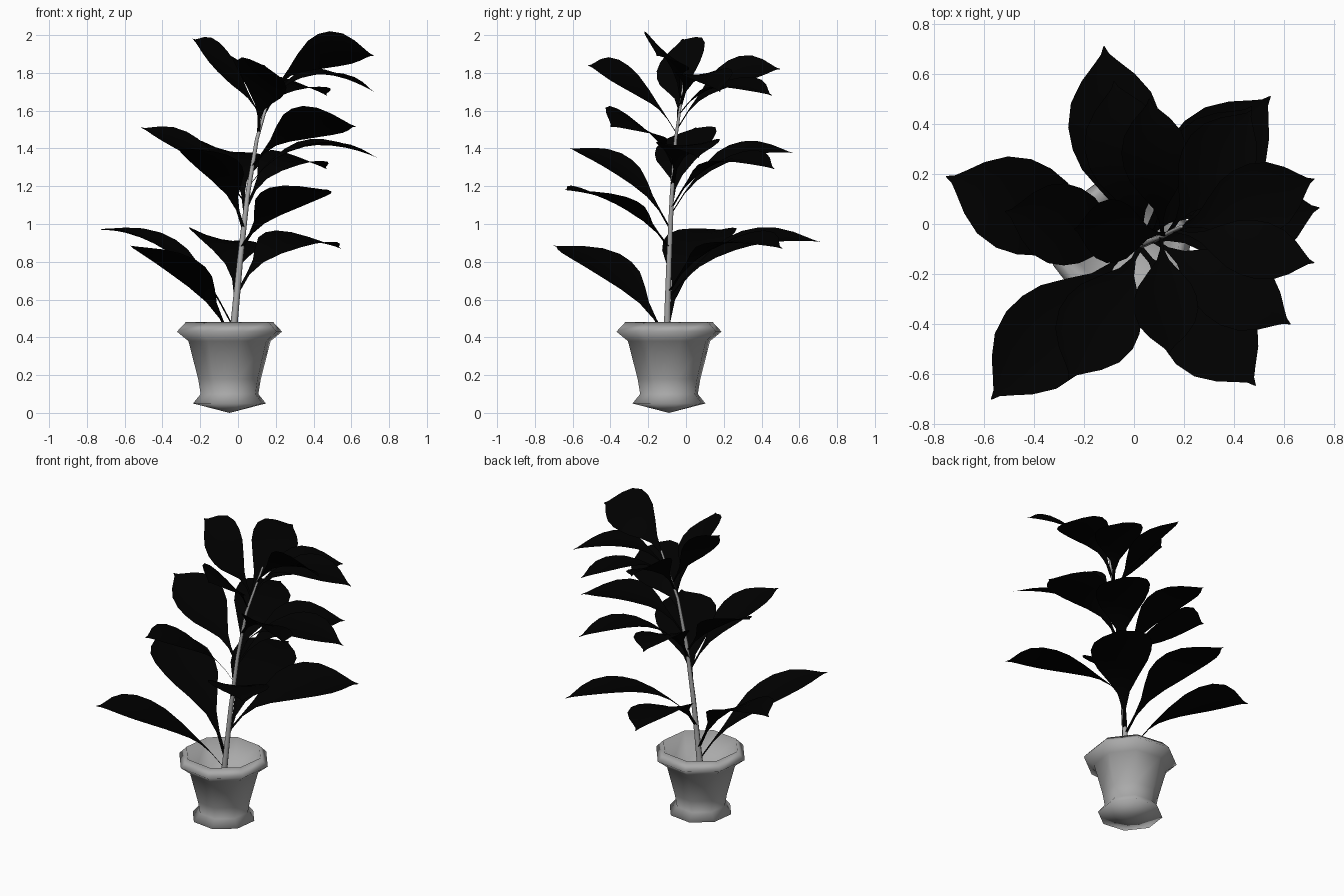
import bpy
import bmesh
import math
from mathutils import Vector

cube = bpy.data.objects.get("Cube")
if cube:
    bpy.data.objects.remove(cube, do_unlink=True)


def make_material(name, value):
    mat = bpy.data.materials.new(name)
    mat.use_nodes = True
    colour = (value, value, value, 1)
    mat.diffuse_color = colour
    node = mat.node_tree.nodes["Principled BSDF"]
    node.inputs["Base Color"].default_value = colour
    node.inputs["Roughness"].default_value = 0.8
    return mat


GREY = make_material("clay_grey", 0.4)
BLACK = make_material("leaf_black", 0)


def finish(bm, name, mat, recalc=True):
    """Turn a bmesh into a smooth-shaded object."""
    if recalc:
        bmesh.ops.recalc_face_normals(bm, faces=bm.faces)
    for face in bm.faces:
        face.smooth = True
    mesh = bpy.data.meshes.new(name)
    bm.to_mesh(mesh)
    bm.free()
    mesh.materials.append(mat)
    obj = bpy.data.objects.new(name, mesh)
    bpy.context.collection.objects.link(obj)
    return obj


def loft(name, rings, sides, phase, mat):
    """Skin a row of horizontal rings (centre, radius); radius zero is a tip."""
    bm = bmesh.new()
    loops = []
    for centre, radius in rings:
        if radius == 0:
            loops.append([bm.verts.new(centre)] * sides)
            continue
        loop = []
        for i in range(sides):
            a = phase + math.tau * i / sides
            offset = Vector((math.cos(a), math.sin(a), 0)) * radius
            loop.append(bm.verts.new(centre + offset))
        loops.append(loop)
    for low, high in zip(loops, loops[1:]):
        for i in range(sides):
            j = (i + 1) % sides
            corners = dict.fromkeys((low[i], low[j], high[j], high[i]))
            bm.faces.new(list(corners))
    return finish(bm, name, mat)


# Eight-sided pot: pointed base, flared foot, tapered body, rolled rim, inside
POT_PROFILE = [(0, 0), (0.2, 0.05), (0.158, 0.1), (0.172, 0.18), (0.225, 0.38),
               (0.288, 0.43), (0.24, 0.48), (0.19, 0.3), (0, 0.3)]
pot_rings = [(Vector((-0.045, -0.09, z)), r) for r, z in POT_PROFILE]
loft("pot", pot_rings, 8, math.radians(15), GREY)

# Leaning stem, thinner towards the top
STEM = [Vector(p) for p in ((-0.04, -0.1, 0.3), (-0.02, -0.1, 0.48),
                            (0.01, -0.09, 0.8), (0.05, -0.075, 1.15),
                            (0.1, -0.055, 1.45), (0.19, -0.01, 1.76))]
stem_rings = [(p, 0.022 - 0.003 * i) for i, p in enumerate(STEM)]
stem_rings.append((STEM[-1] + Vector((0, 0, 0.01)), 0))
loft("stem", stem_rings, 6, 0, GREY)


def stem_at(z):
    for a, b in zip(STEM, STEM[1:]):
        if a.z <= z <= b.z:
            return a.lerp(b, (z - a.z) / (b.z - a.z))
    return STEM[-1].copy()


# Leaf outline: place along the midrib, share of the full half width
OUTLINE = [(0, 0.06), (0.15, 0.06), (0.27, 0.2), (0.38, 0.5), (0.5, 0.83),
           (0.6, 0.97), (0.7, 1), (0.8, 0.87), (0.88, 0.58), (0.94, 0.25),
           (0.97, 0.09), (1, 0.01)]
ACROSS = (-1, -0.5, 0, 0.5, 1)
LEAN = 0.22


def leaf(name, base_z, arch_z, tip, width, roll):
    """Arched blade on a thin stalk, cupped along its midrib."""
    base, tip = stem_at(base_z), Vector(tip)
    arch = base.lerp(tip, 0.33)
    arch.z = arch_z
    out = Vector((tip.x - base.x, tip.y - base.y, 0)).normalized()
    side = Vector((-out.y, out.x, 0))
    side.z = roll - LEAN * side.x
    side.normalize()
    bm = bmesh.new()
    rows = []
    for t, share in OUTLINE:
        mid = base * (1 - t) ** 2 + arch * 2 * t * (1 - t) + tip * t * t
        half = width * share
        rows.append([bm.verts.new(mid + side * half * s
                                  + Vector((0, 0, 0.15 * half * s * s)))
                     for s in ACROSS])
    for a, b in zip(rows, rows[1:]):
        for i in range(len(ACROSS) - 1):
            bm.faces.new((a[i + 1], a[i], b[i], b[i + 1]))
    finish(bm, name, BLACK, recalc=False)


# Three tiers of leaves: stalk height, arch height, tip, roll
TIERS = {
    "lower": (0.19, [
        (0.38, 0.79, (-0.57, -0.70, 0.885), 0.09),
        (0.45, 0.97, (-0.75, 0.19, 0.97), -0.1),
        (0.60, 0.99, (-0.12, 0.71, 0.905), 0),
        (0.63, 1.01, (0.545, 0.51, 0.87), 0),
        (0.87, 1.15, (0.485, -0.645, 1.18), 0.04)]),
    "middle": (0.168, [
        (0.97, 1.33, (-0.26, -0.62, 1.40), 0.09),
        (1.10, 1.39, (-0.515, 0.05, 1.51), -0.3),
        (1.05, 1.45, (-0.08, 0.57, 1.375), 0),
        (1.08, 1.45, (0.47, 0.47, 1.29), 0),
        (1.20, 1.54, (0.74, 0.065, 1.35), 0),
        (1.30, 1.58, (0.625, -0.40, 1.515), -0.4)]),
    "upper": (0.148, [
        (1.48, 1.76, (0.14, -0.52, 1.84), -0.35),
        (1.55, 1.79, (-0.24, -0.02, 1.98), -0.6),
        (1.50, 1.84, (0.06, 0.50, 1.82), 0.3),
        (1.58, 1.82, (0.47, 0.455, 1.68), 0),
        (1.62, 1.92, (0.72, 0.18, 1.70), 0),
        (1.65, 1.98, (0.72, -0.155, 1.89), -0.75)]),
}
for tier, (width, leaves) in TIERS.items():
    for n, (base_z, arch_z, tip, roll) in enumerate(leaves, 1):
        leaf(f"{tier}_leaf_{n}", base_z, arch_z, tip, width, roll)
